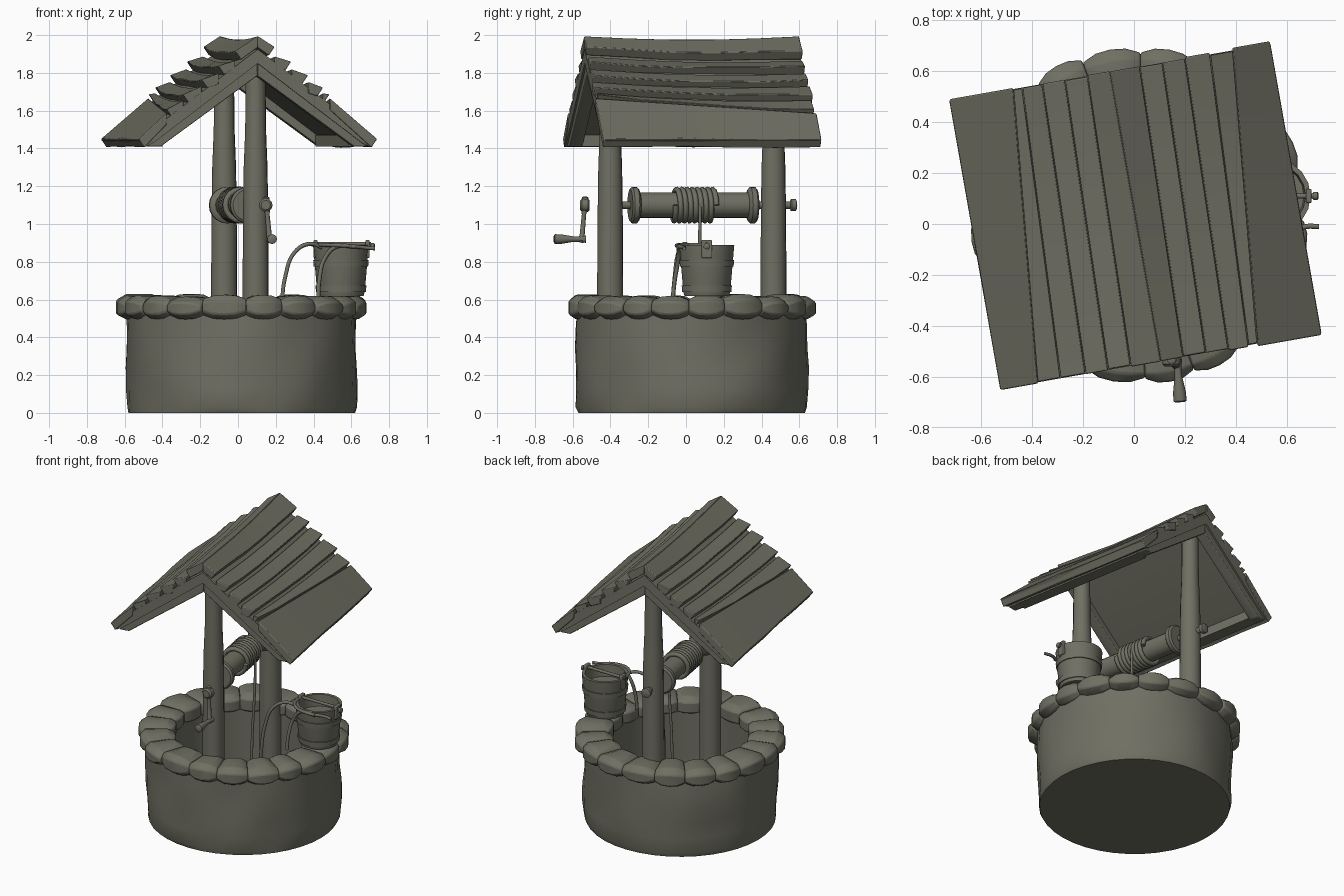
import bpy, bmesh, random
from math import sin, cos, pi, radians
from mathutils import Matrix, Vector, noise

random.seed(4)
cube = bpy.data.objects.get("Cube")
if cube:
    bpy.data.objects.remove(cube, do_unlink=True)

OLIVE = (0.16, 0.16, 0.125, 1)
mat = bpy.data.materials.new("weathered_olive")
mat.use_nodes = True
mat.diffuse_color = OLIVE
mat.node_tree.nodes["Principled BSDF"].inputs["Base Color"].default_value = OLIVE

WELL = Matrix.Translation((0.02, 0.03, 0))
FRAME = Matrix.Translation((0.005, 0.03, 0)) @ Matrix.Rotation(radians(10), 4, "Z")
TURN = Matrix.Rotation(pi, 4, "Z")
ALONG_Y = Matrix.Rotation(-pi / 2, 4, "X")
parts = []


def add(name, verts, faces, matrix, bevel=0, segments=2):
    bm = bmesh.new()
    vs = [bm.verts.new(v) for v in verts]
    for f in faces:
        bm.faces.new([vs[i] for i in f])
    bmesh.ops.remove_doubles(bm, verts=bm.verts, dist=1e-5)
    bmesh.ops.recalc_face_normals(bm, faces=bm.faces)
    me = bpy.data.meshes.new(name)
    bm.to_mesh(me)
    bm.free()
    me.materials.append(mat)
    ob = bpy.data.objects.new(name, me)
    bpy.context.collection.objects.link(ob)
    ob.matrix_world = matrix
    if bevel:
        mod = ob.modifiers.new("Bevel", "BEVEL")
        mod.width, mod.segments = bevel, segments
    parts.append(ob)
    return ob


def loft(name, rings, matrix, **kw):
    """Skin a list of equal closed rings and cap both ends."""
    n = len(rings[0])
    faces = [(i * n + j, i * n + (j + 1) % n, (i + 1) * n + (j + 1) % n, (i + 1) * n + j)
             for i in range(len(rings) - 1) for j in range(n)]
    faces += [range(n), range((len(rings) - 1) * n, len(rings) * n)]
    return add(name, [p for r in rings for p in r], faces, matrix, **kw)


def lathe(name, profile, matrix, sides=20, rough=0):
    rings = []
    for r, z in profile:
        ring = []
        for k in range(sides):
            p = Vector((r * cos(2 * pi * k / sides), r * sin(2 * pi * k / sides), z))
            if rough and z > 0:
                p.xy *= 1 + rough * noise.noise(p * 4)
            ring.append(p)
        rings.append(ring)
    return loft(name, rings, matrix)


def slab(name, section, v0, v1, matrix, **kw):
    """Extrude an (x, z) section along y."""
    return loft(name, [[(x, v, z) for x, z in section] for v in (v0, v1)], matrix, **kw)


def tube(name, points, radius, matrix, smooth=True):
    cu = bpy.data.curves.new(name, "CURVE")
    cu.dimensions = "3D"
    cu.bevel_depth, cu.bevel_resolution, cu.resolution_u = radius, 2, 6
    cu.use_fill_caps = True
    sp = cu.splines.new("BEZIER" if smooth else "POLY")
    pts = sp.bezier_points if smooth else sp.points
    pts.add(len(points) - 1)
    for p, co in zip(pts, points):
        p.co = co if smooth else (*co, 1)
        if smooth:
            p.handle_left_type = p.handle_right_type = "AUTO"
    cu.materials.append(mat)
    ob = bpy.data.objects.new(name, cu)
    bpy.context.collection.objects.link(ob)
    ob.matrix_world = matrix


# Round well body, hollow from above
lathe("well_wall", [(0.6, 0), (0.61, 0.03), (0.612, 0.13), (0.612, 0.24), (0.612, 0.34), (0.612, 0.44),
                    (0.61, 0.52), (0.45, 0.52), (0.45, 0.04)], WELL, sides=40, rough=0.03)

# Ring of rounded rim stones
STONES = 20
cuts = [2 * pi * (i + random.uniform(-0.14, 0.14)) / STONES for i in range(STONES)]
cuts.append(cuts[0] + 2 * pi)
for i in range(STONES):
    a, b = cuts[i], cuts[i + 1]
    outer, top = random.uniform(0.655, 0.675), random.uniform(0.615, 0.632)
    rings = []
    for k in range(5):
        t = a + (b - a) * k / 4
        s = (0.022, 0.004, 0, 0.004, 0.022)[k]
        section = [(0.43 + s, 0.52), (0.47, 0.5 + s), (0.62, 0.495 + s), (outer - s, 0.52 + s),
                   (outer - s, top - 0.03 - s), (0.62, top - s), (0.48, top - s), (0.43 + s, top - 0.03)]
        rings.append([(r * cos(t), r * sin(t), z) for r, z in section])
    loft(f"rim_stone_{i + 1}", rings, WELL, bevel=0.008)

# Two tapered posts
for name, turn, bend in (("front_post", 0, 0), ("back_post", 1, 0.01)):
    m = FRAME @ (TURN if turn else Matrix()) @ Matrix.Translation((0.012 - bend, -0.44, 0))
    lathe(name, [(0.07, 0.04), (0.07, 0.7), (0.067, 1.1), (0.064, 1.3), (0.056, 1.5), (0.053, 1.82)], m, sides=12)

# Roof deck, rafters and eave beams
for side, turn in (("right", Matrix()), ("left", TURN)):
    m = FRAME @ turn
    slab(f"roof_deck_{side}", [(0, 1.925), (0.64, 1.445), (0.6, 1.41), (0.56, 1.43), (0, 1.85)], -0.575, 0.575, m)
    for end, v in (("front", -0.565), ("back", 0.495)):
        slab(f"rafter_{side}_{end}", [(0, 1.88), (0.6, 1.43), (0.58, 1.41), (0.52, 1.41), (0, 1.785)],
             v, v + 0.07, m, bevel=0.004)
    slab(f"eave_beam_{side}", [(0.5, 1.47), (0.58, 1.44), (0.58, 1.41), (0.5, 1.41)], -0.5, 0.5, m)

# Overlapping, slightly skewed roof boards
FRONT = [0, 0.09, 0.18, 0.27, 0.35, 0.385, 0.64]
BACK = [0, 0.12, 0.21, 0.30, 0.40, 0.49, 0.64]
LIFT = [0.08, 0.07, 0.065, 0.06, 0.05, 0.005]
for side, turn in (("right", Matrix()), ("left", TURN)):
    for i in range(6):
        half = 0.58 + random.uniform(-0.008, 0.006)
        rings = []
        for t in (0, 0.2, 0.4, 0.6, 0.8, 1):
            u0 = FRONT[i] + (BACK[i] - FRONT[i]) * t
            u1 = FRONT[i + 1] + (BACK[i + 1] - FRONT[i + 1]) * t
            sag = -0.018 * sin(pi * t) if i < 5 else 0
            jig = random.uniform(-0.006, 0.006) if 0 < t < 1 else 0
            z0 = 1.925 - 0.75 * u0 + (0.07 if i == 0 else 0.03) + sag
            z1 = 1.925 - 0.75 * u1 + LIFT[i] + sag + jig
            y = half * (2 * t - 1)
            rings.append([(u0, y, z0), (u1, y, z1), (u1 - 0.03, y, z1 - 0.045), (u0, y, z0 - 0.06)])
        loft(f"roof_board_{side}_{i + 1}", rings, FRAME @ turn, bevel=0.005)

# Windlass drum with flanges, end pin and wound rope
axle = FRAME @ Matrix.Translation((-0.005, 0, 1.1)) @ ALONG_Y
lathe("windlass_drum", [(0.02, -0.4), (0.02, -0.33), (0.085, -0.33), (0.097, -0.32), (0.097, -0.295), (0.085, -0.285),
                        (0.068, -0.28), (0.068, 0.3), (0.085, 0.305), (0.097, 0.315), (0.097, 0.34), (0.085, 0.35),
                        (0.02, 0.35), (0.02, 0.53), (0.032, 0.535), (0.032, 0.56), (0.02, 0.565)], axle)
TURNS = 8
coil = [(0.083 * cos(2 * pi * k / 16), 0.083 * sin(2 * pi * k / 16), -0.1 + 0.22 * k / (16 * TURNS))
        for k in range(16 * TURNS + 1)]
tube("wound_rope", coil, 0.015, axle, smooth=False)
tube("hanging_rope", [(0.083, 0.03, 1.1), (0.08, 0.03, 0.9), (0.06, 0.03, 0.5), (0.06, 0.03, 0.05)], 0.009, FRAME)

# Crank arm, hub and handle
arm = Matrix.Translation((0.15, -0.535, 1.11)) @ Matrix.Rotation(radians(175), 4, "X") \
    @ Matrix.Rotation(radians(5), 4, "Y")
lathe("crank_arm", [(0.01, -0.035), (0.018, -0.03), (0.018, 0.03), (0.012, 0.06), (0.014, 0.17), (0.02, 0.2),
                    (0.01, 0.21)], arm, sides=10)
hub = Matrix.Translation((0.147, -0.535, 1.1)) @ ALONG_Y
lathe("crank_hub", [(0.025, -0.025), (0.036, -0.015), (0.036, 0.015), (0.025, 0.025)], hub, sides=12)
grip = Matrix.Translation((0.17, -0.54, 0.92)) @ Matrix.Rotation(radians(4), 4, "Z") @ ALONG_Y
lathe("crank_handle", [(0.018, -0.16), (0.026, -0.155), (0.025, -0.12), (0.015, -0.06), (0.014, -0.02), (0.02, 0.01)],
      grip, sides=12)

# Open bucket with hoops and ears
BUCKET = Matrix.Translation((0.545, 0.11, 0.62))
lathe("bucket", [(0.12, 0), (0.126, 0.02), (0.148, 0.27), (0.128, 0.27), (0.11, 0.03)], BUCKET, sides=18)
for name, z, r in (("lower_hoop", 0.02, 0.132), ("upper_hoop", 0.155, 0.144)):
    lathe(name, [(r - 0.02, z), (r, z), (r + 0.003, z + 0.035), (r - 0.02, z + 0.035)], BUCKET, sides=18)
for name, x in (("bucket_ear_left", 0.13), ("bucket_ear_right", -0.145)):
    slab(name, [(x, 0.2), (x + 0.022, 0.2), (x + 0.022, 0.295), (x, 0.295)], -0.028, 0.028, BUCKET, bevel=0.006)

# Bail pins, folded bail and loose rope running back into the well
tube("bail_pin", [(-0.155, 0, 0.275), (0.16, 0, 0.275)], 0.01, BUCKET, smooth=False)
lathe("pin_knob", [(0.01, 0), (0.017, 0.005), (0.017, 0.02), (0.01, 0.025)],
      BUCKET @ Matrix.Translation((0.155, 0, 0.262)) @ Matrix.Rotation(pi / 2, 4, "Y"), sides=10)
tube("bail", [(-0.15, 0, 0.27), (-0.1, -0.12, 0.27), (0.02, -0.16, 0.265), (0.13, -0.12, 0.255), (0.18, -0.12, 0.25)],
     0.01, BUCKET)
tube("loose_rope", [(0.46, 0.02, 0.87), (0.38, -0.01, 0.895), (0.3, -0.04, 0.85), (0.25, -0.06, 0.72),
                    (0.23, -0.07, 0.56), (0.2, -0.05, 0.3)], 0.011, Matrix())
tube("rope_tail", [(0.62, -0.04, 0.88), (0.52, -0.04, 0.88), (0.46, -0.04, 0.82), (0.43, -0.06, 0.7),
                   (0.425, -0.07, 0.6)], 0.011, Matrix())

# Smooth the rounded surfaces while keeping edges sharp
for ob in bpy.context.selected_objects:
    ob.select_set(False)
for ob in parts:
    ob.select_set(True)
bpy.context.view_layer.objects.active = parts[0]
bpy.ops.object.shade_smooth_by_angle(angle=radians(40))
